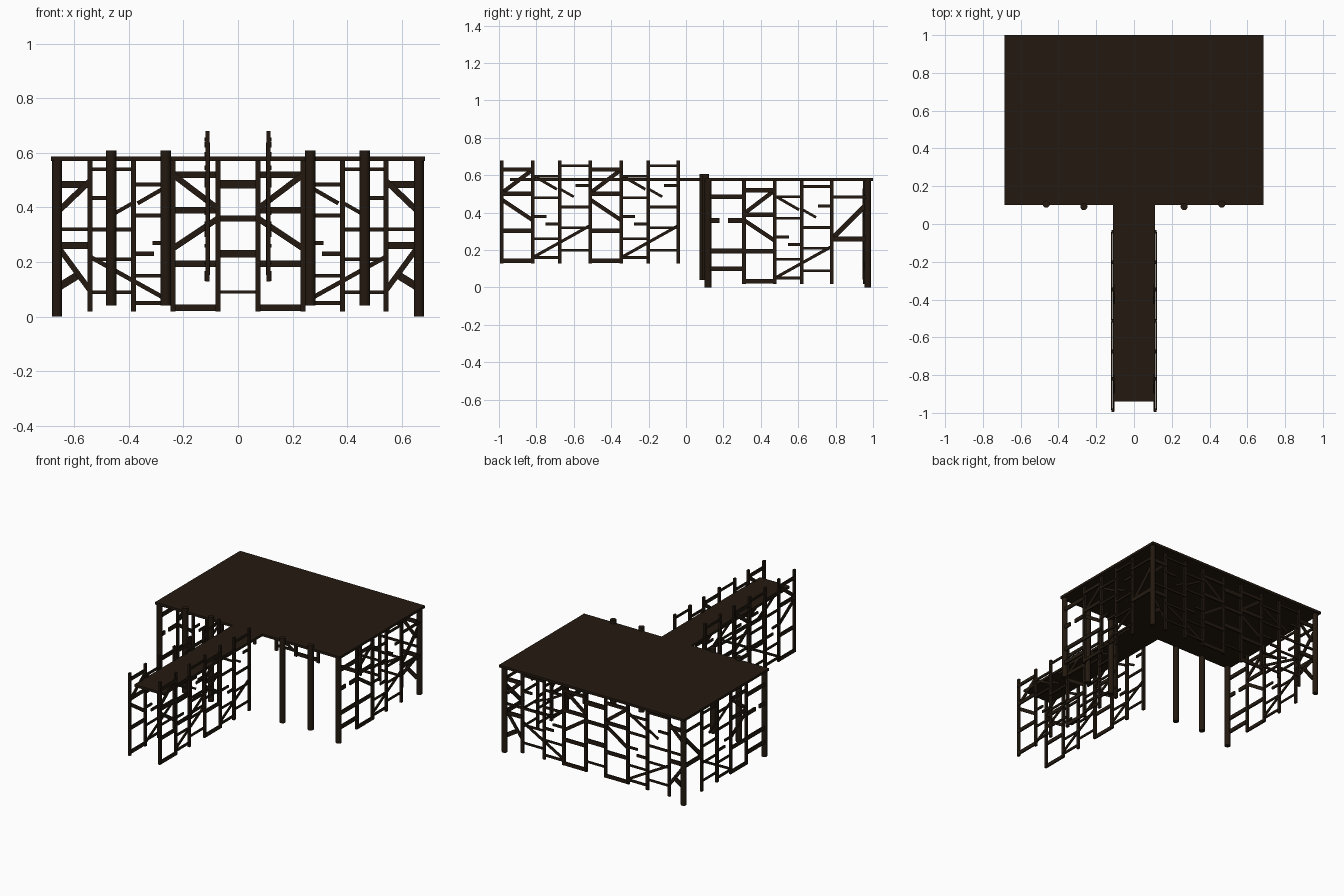
import bpy, bmesh
from mathutils import Vector, Matrix

if "Cube" in bpy.data.objects:
    bpy.data.objects.remove(bpy.data.objects["Cube"])

wood = bpy.data.materials.new("dark_wood")
wood.diffuse_color = (0.017, 0.010, 0.005, 1)
wood.use_nodes = True
wood.node_tree.nodes["Principled BSDF"].inputs["Base Color"].default_value = wood.diffuse_color


def finish(name, bm):
    me = bpy.data.meshes.new(name)
    bmesh.ops.recalc_face_normals(bm, faces=bm.faces)
    bm.to_mesh(me)
    bm.free()
    ob = bpy.data.objects.new(name, me)
    ob.data.materials.append(wood)
    bpy.context.collection.objects.link(ob)
    return ob


def box(name, x0, x1, y0, y1, z0, z1):
    bm = bmesh.new()
    bmesh.ops.create_cube(bm, size=1)
    for v in bm.verts:
        v.co = ((x0 + x1) / 2 + v.co.x * (x1 - x0), (y0 + y1) / 2 + v.co.y * (y1 - y0),
                (z0 + z1) / 2 + v.co.z * (z1 - z0))
    return finish(name, bm)


def post(name, x, y, r, z0, z1):
    bm = bmesh.new()
    bmesh.ops.create_cone(bm, cap_ends=True, segments=12, radius1=r, radius2=r, depth=z1 - z0,
                          matrix=Matrix.Translation((x, y, (z0 + z1) / 2)))
    ob = finish(name, bm)
    ob.data.shade_smooth()
    ob.data.set_sharp_from_angle(angle=0.7)


def strut(bm, u0, z0, u1, z1, w, d=0.010, off=0.0):
    # flat timber in the (u, z) plane, d deep along the plane's normal
    a, b = Vector((u0, z0)), Vector((u1, z1))
    t = (b - a).normalized()
    n = Vector((-t.y, t.x)) * w / 2
    lo = [bm.verts.new((p.x, off - d / 2, p.y)) for p in (a - n, b - n, b + n, a + n)]
    hi = [bm.verts.new((v.co.x, off + d / 2, v.co.z)) for v in lo]
    bm.faces.new(lo)
    bm.faces.new(hi[::-1])
    for i in range(4):
        j = (i + 1) % 4
        bm.faces.new((lo[j], lo[i], hi[i], hi[j]))


# Repeating three-bay scaffold: rails as (u0, u1, z, width)
RAILS = [(0, .165, .52, .022), (0, .165, .39, .024), (0, .165, .193, .024), (0, .165, .033, .024),
         (.165, .31, .485, .015), (.165, .31, .37, .015), (.165, .24, .27, .015),
         (.235, .31, .23, .017), (.165, .31, .15, .013), (.165, .31, .05, .015),
         (.31, .47, .54, .014), (.395, .47, .435, .016), (.31, .47, .32, .015),
         (.31, .47, .21, .013), (.31, .47, .09, .013)]
BRACES = [(0, .395, .165, .52, .022), (0, .36, .165, .25, .022), (.165, .49, .295, .415, .015),
          (.315, .415, .385, .375, .014), (.165, .05, .47, .22, .016)]


def module(bm, u=0, z=0, last=True):
    for v in (0, .165, .31, .47)[:4 if last else 3]:
        strut(bm, u + v, z + .018, u + v, z + .57, .019, .014)
    for a, b, h, w in RAILS:
        strut(bm, u + a, z + h, u + b, z + h, w, .009, .006)
    for a, h0, b, h1, w in BRACES:
        strut(bm, u + a, z + h0, u + b, z + h1, w, .008, -.006)


def place(name, bm, matrix):
    bmesh.ops.transform(bm, matrix=matrix, verts=bm.verts)
    finish(name, bm)


# Decks
box("platform_deck", -.685, .685, .10, 1.0, .57, .586)
box("walkway_deck", -.11, .11, -.94, .10, .57, .586)

along_y = Matrix(((0, 1, 0, 0), (1, 0, 0, 0), (0, 0, 1, 0), (0, 0, 0, 1)))
for s, side in ((-1, "left"), (1, "right")):
    # Posts
    post(f"front_corner_post_{side}", s * .663, .118, .018, 0, .575)
    post(f"back_corner_post_{side}", s * .663, .972, .018, 0, .575)
    post(f"outer_front_pile_{side}", s * .465, .105, .019, .04, .608)
    post(f"inner_front_pile_{side}", s * .265, .092, .019, .04, .608)

    # Back wall half
    bm = bmesh.new()
    module(bm, .073)
    for z, w in ((.485, .026), (.32, .014), (.26, .026)):
        strut(bm, .543, z, .66, z, w, .01, .006)
    strut(bm, .545, .495, .66, .385, .022, .008, -.006)
    strut(bm, .545, .10, .655, .25, .02, .008, -.006)
    strut(bm, .59, .15, .655, .11, .028, .008, .006)
    place(f"back_scaffold_{side}", bm,
          Matrix.Translation((0, .953, 0)) @ Matrix.Diagonal((s, 1, 1, 1)))

    # Platform side wall
    bm = bmesh.new()
    module(bm, .31)
    for a, b, z, w in ((.12, .31, .485, .026), (.13, .18, .358, .026), (.225, .31, .358, .026),
                       (.12, .31, .195, .026), (.12, .31, .10, .026), (.78, .97, .26, .028),
                       (.78, .97, .485, .016)):
        strut(bm, a, z, b, z, w, .01, .006)
    strut(bm, .78, .26, .97, .45, .026, .008, -.006)
    place(f"side_scaffold_{side}", bm,
          Matrix.Translation((s * .664, 0, 0)) @ Matrix.Diagonal((s, 1, 1, 1)) @ along_y)

    # Walkway railing scaffold, two modules long
    bm = bmesh.new()
    module(bm, -.985, .11, last=False)
    module(bm, -.512, .11)
    place(f"walkway_scaffold_{side}", bm,
          Matrix.Translation((s * .112, 0, 0)) @ Matrix.Diagonal((s, 1, 1, 1)) @ along_y)

# Middle bay of the back wall
bm = bmesh.new()
for z, w in ((.485, .03), (.36, .022), (.23, .028), (.09, .012)):
    strut(bm, -.073, z, .073, z, w, .01, .006)
place("back_scaffold_middle", bm, Matrix.Translation((0, .953, 0)))
